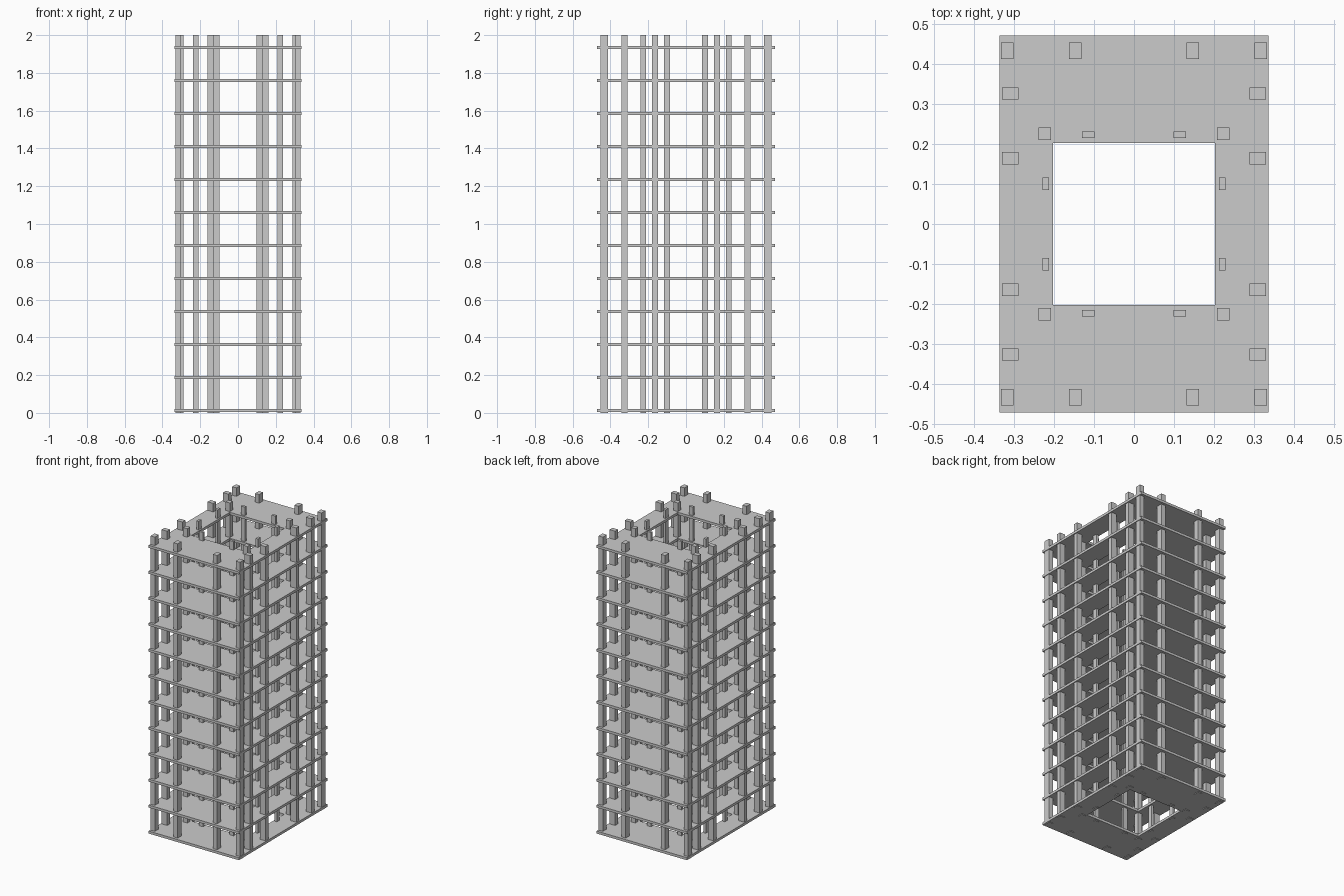
import bpy, bmesh

if "Cube" in bpy.data.objects:
    bpy.data.objects.remove(bpy.data.objects["Cube"])

FLOORS, FIRST_Z, STEP, THICK = 12, 0.0125, 0.1747, 0.017
OUT_X, OUT_Y, HOLE = 0.336, 0.471, 0.203


def finish(bm, name):
    bmesh.ops.recalc_face_normals(bm, faces=bm.faces)
    mesh = bpy.data.meshes.new(name)
    bm.to_mesh(mesh)
    bm.free()
    obj = bpy.data.objects.new(name, mesh)
    bpy.context.collection.objects.link(obj)
    return obj


def floor_slab(name, z):
    """Rectangular plate with a square opening in the middle."""
    bm = bmesh.new()
    corners = [(-1, -1), (1, -1), (1, 1), (-1, 1)]
    outer = [bm.verts.new((sx * OUT_X, sy * OUT_Y, z - THICK / 2)) for sx, sy in corners]
    inner = [bm.verts.new((sx * HOLE, sy * HOLE, z - THICK / 2)) for sx, sy in corners]
    for i in range(4):
        j = (i + 1) % 4
        bm.faces.new((outer[i], outer[j], inner[j], inner[i]))
    ext = bmesh.ops.extrude_face_region(bm, geom=bm.faces[:], use_keep_orig=True)
    top = [v for v in ext["geom"] if isinstance(v, bmesh.types.BMVert)]
    bmesh.ops.translate(bm, verts=top, vec=(0, 0, THICK))
    return finish(bm, name)


def columns(name, x, y, wx, wy):
    """Full-height column, mirrored to all four quadrants."""
    bm = bmesh.new()
    for sx in (-1, 1):
        for sy in (-1, 1):
            box = bmesh.ops.create_cube(bm, size=1)["verts"]
            bmesh.ops.scale(bm, verts=box, vec=(wx, wy, 2))
            bmesh.ops.translate(bm, verts=box, vec=(sx * x, sy * y, 1))
    return finish(bm, name)


# Stacked floor plates
for i in range(FLOORS):
    floor_slab(f"floor_slab_{i + 1:02d}", FIRST_Z + i * STEP)

# Outer columns along the ends and the long sides
columns("corner_columns", 0.3165, 0.433, 0.031, 0.041)
columns("end_columns", 0.1465, 0.433, 0.031, 0.041)
columns("side_columns_outer", 0.309, 0.326, 0.041, 0.031)
columns("side_columns_inner", 0.309, 0.164, 0.041, 0.031)

# Columns around the central opening
columns("core_corner_columns", 0.2235, 0.226, 0.031, 0.031)
columns("core_end_columns", 0.114, 0.2235, 0.031, 0.016)
columns("core_side_columns", 0.221, 0.101, 0.016, 0.031)
